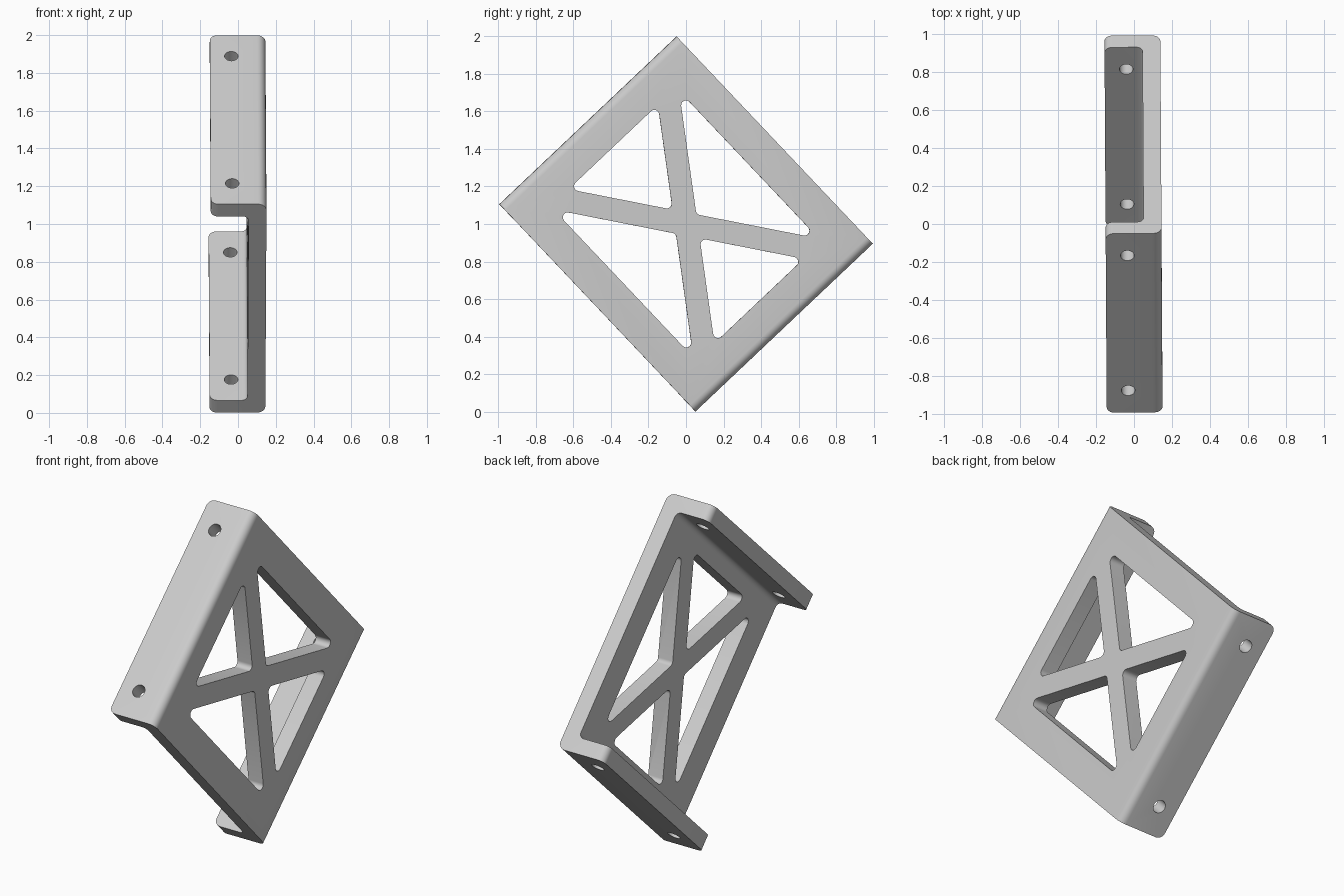
import bpy
import bmesh
from math import radians, tan, sin
from mathutils import Vector, Matrix

cube = bpy.data.objects.get("Cube")
if cube:
    bpy.data.objects.remove(cube, do_unlink=True)

# Main sizes: u runs along the flanges, v across the plate, w towards the free edges
HALF_U, HALF_V = 0.65, 0.76
PLATE_BACK, PLATE_FRONT, FLANGE_END = -0.145, -0.05, 0.15
FLANGE_T = 0.09
WINDOW_U, WINDOW_V = 0.46, 0.565
STRUT_U, STRUT_V, STRUT_HALF = 0.58, 0.815, 0.061


def rounded(corners, steps=6):
    """Turn (a, b, radius) corners into an outline with round corners."""
    out = []
    pts = [Vector((a, b, 0)) for a, b, r in corners]
    for i, (a, b, r) in enumerate(corners):
        p = pts[i]
        if r == 0:
            out.append(p)
            continue
        d1 = (pts[i - 1] - p).normalized()
        d2 = (pts[(i + 1) % len(pts)] - p).normalized()
        half = d1.angle(d2) / 2
        reach = r / tan(half)
        centre = p + (d1 + d2).normalized() * (r / sin(half))
        start, end = p + d1 * reach - centre, p + d2 * reach - centre
        for k in range(steps + 1):
            out.append(centre + start.normalized().slerp(end.normalized(), k / steps) * r)
    return out


def extrude(name, points, depth_vector):
    """Make a solid by sweeping a closed outline along a vector."""
    bm = bmesh.new()
    face = bm.faces.new([bm.verts.new(p) for p in points])
    moved = bmesh.ops.extrude_face_region(bm, geom=[face])["geom"]
    bmesh.ops.translate(bm, vec=depth_vector,
                        verts=[g for g in moved if isinstance(g, bmesh.types.BMVert)])
    bmesh.ops.recalc_face_normals(bm, faces=bm.faces)
    mesh = bpy.data.meshes.new(name)
    bm.to_mesh(mesh)
    bm.free()
    obj = bpy.data.objects.new(name, mesh)
    bpy.context.collection.objects.link(obj)
    return obj


# Channel section: plate with two bent flanges
inner = HALF_V - FLANGE_T
section = [(-HALF_V, PLATE_BACK, 0.045), (HALF_V, PLATE_BACK, 0.045),
           (HALF_V, FLANGE_END, 0), (inner, FLANGE_END, 0),
           (inner, PLATE_FRONT, 0.03), (-inner, PLATE_FRONT, 0.03),
           (-inner, FLANGE_END, 0), (-HALF_V, FLANGE_END, 0)]
outline = [Vector((-HALF_U, p.x, p.y)) for p in rounded(section)]
bracket = extrude("braced_bracket", outline, Vector((2 * HALF_U, 0, 0)))

# Round the free corners of the flanges
bm = bmesh.new()
bm.from_mesh(bracket.data)
corners = [e for e in bm.edges
           if all(abs(v.co.z - FLANGE_END) < 1e-4 for v in e.verts)
           and abs(e.verts[0].co.x - e.verts[1].co.x) < 1e-4]
bmesh.ops.bevel(bm, geom=corners, offset=0.04, segments=6, profile=0.5, affect="EDGES")
bm.to_mesh(bracket.data)
bm.free()

# Four triangular windows, leaving a diagonal cross of struts
cutters = []
tip_u = (STRUT_U * WINDOW_V - STRUT_HALF) / STRUT_V
tip_v = (STRUT_V * WINDOW_U - STRUT_HALF) / STRUT_U
R = 0.026
for s in (-1, 1):
    end_window = [(0, s * STRUT_HALF / STRUT_U, R),
                  (tip_u, s * WINDOW_V, R), (-tip_u, s * WINDOW_V, R)]
    side_window = [(s * STRUT_HALF / STRUT_V, 0, R),
                   (s * WINDOW_U, tip_v, R), (s * WINDOW_U, -tip_v, R)]
    for tri in (end_window, side_window):
        pts = [p + Vector((0, 0, -0.3)) for p in rounded(tri)]
        cutters.append(extrude("window_cutter", pts, Vector((0, 0, 0.4))))

    # Screw holes through both flanges
    bpy.ops.mesh.primitive_cylinder_add(vertices=32, radius=0.036, depth=2,
                                        location=(s * 0.49, 0, 0.036),
                                        rotation=(radians(90), 0, 0))
    cutters.append(bpy.context.object)
    cutters[-1].name = "screw_hole_cutter"

bpy.ops.object.select_all(action="DESELECT")
bracket.select_set(True)
bpy.context.view_layer.objects.active = bracket
for cutter in cutters:
    cutter.hide_render = True
    mod = bracket.modifiers.new("cut", "BOOLEAN")
    mod.operation = "DIFFERENCE"
    mod.solver = "EXACT"
    mod.object = cutter
    bpy.ops.object.modifier_apply(modifier=mod.name)
for cutter in cutters:
    bpy.data.objects.remove(cutter, do_unlink=True)

# Stand the bracket on its corner, with a very slight turn
u = Vector((0, 0.726, 0.687)).normalized()
v = Vector((0, u.z, -u.y))
frame = Matrix((u, v, u.cross(v))).transposed().to_4x4()
bracket.data.transform(Matrix.Translation((0, 0, 1)) @ Matrix.Rotation(0.006, 4, "Z") @ frame)

# Plain grey finish
grey = bpy.data.materials.new("light_grey")
grey.use_nodes = True
colour = (0.6, 0.6, 0.6, 1)
grey.diffuse_color = colour
grey.node_tree.nodes["Principled BSDF"].inputs["Base Color"].default_value = colour
bracket.data.materials.clear()
bracket.data.materials.append(grey)
bpy.ops.object.shade_smooth_by_angle(angle=radians(30))
